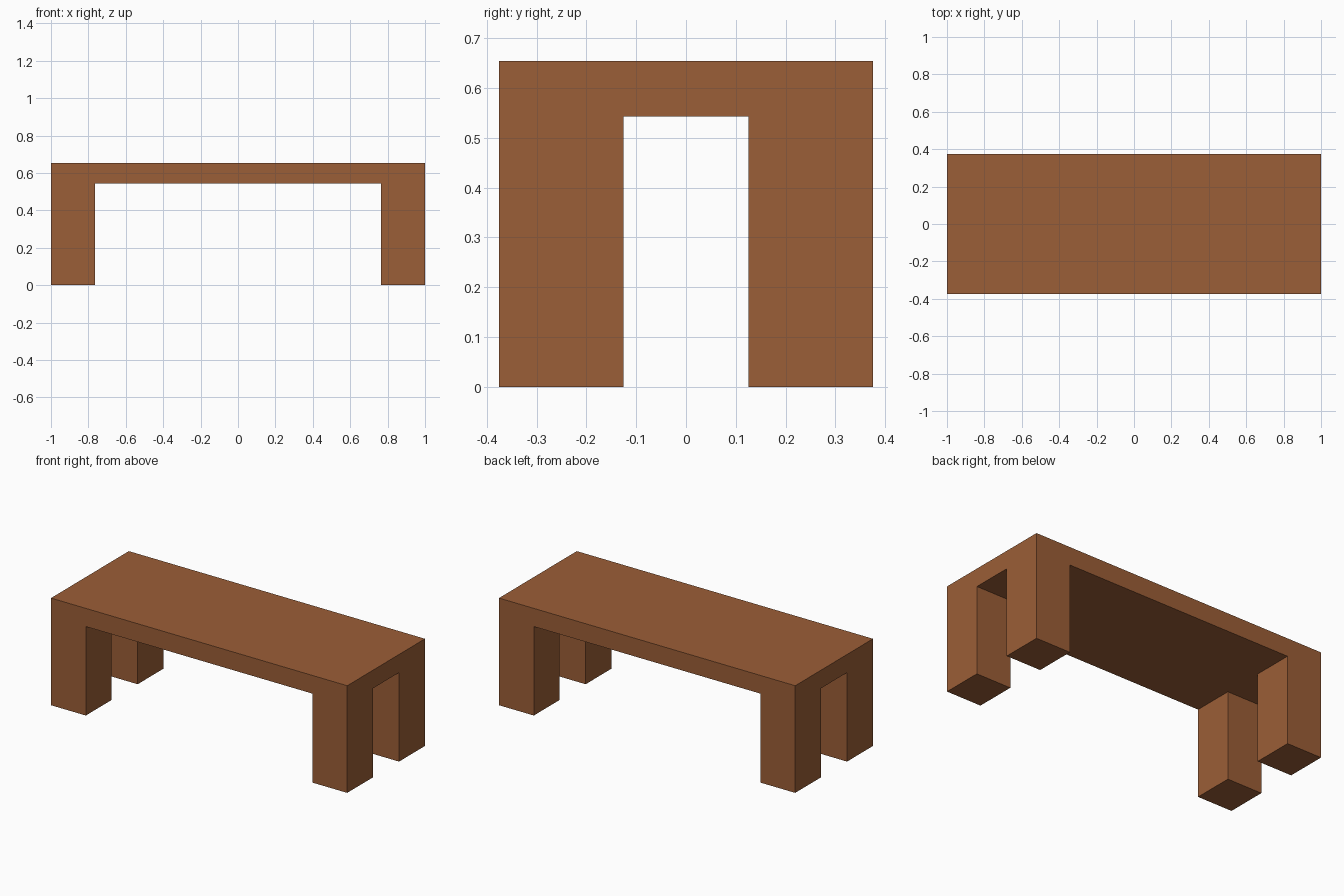
import bpy
import bmesh

if "Cube" in bpy.data.objects:
    bpy.data.objects.remove(bpy.data.objects["Cube"])

HALF_X, HALF_Y = 1.0, 0.375
LEG_X, LEG_Y = 0.765, 0.125      # inner faces of the legs
UNDER, TOP = 0.543, 0.654

xs = (-HALF_X, -LEG_X, LEG_X, HALF_X)
ys = (-HALF_Y, -LEG_Y, LEG_Y, HALF_Y)

bm = bmesh.new()


def extrude_to(faces, z):
    """Extrude a face region straight to height z, return the new cap faces."""
    geom = bmesh.ops.extrude_face_region(bm, geom=faces)["geom"]
    for v in geom:
        if isinstance(v, bmesh.types.BMVert):
            v.co.z = z
    bmesh.ops.delete(bm, geom=faces, context="FACES_ONLY")
    return [f for f in geom if isinstance(f, bmesh.types.BMFace)]


# Slab underside: 3 x 3 cells whose corners line up with the legs
verts = [[bm.verts.new((x, y, UNDER)) for y in ys] for x in xs]
cells = {}
for i in range(3):
    for j in range(3):
        cells[i, j] = bm.faces.new((verts[i][j], verts[i][j + 1],
                                    verts[i + 1][j + 1], verts[i + 1][j]))

# Slab: keep the underside, raise a copy for the top
geom = bmesh.ops.extrude_face_region(bm, geom=list(cells.values()),
                                     use_keep_orig=True)["geom"]
for v in geom:
    if isinstance(v, bmesh.types.BMVert):
        v.co.z = TOP

# Legs: pull the four corner cells down to the floor
for i in (0, 2):
    for j in (0, 2):
        extrude_to([cells[i, j]], 0.0)

# Merge coplanar faces so legs and slab read as one solid block
bmesh.ops.recalc_face_normals(bm, faces=bm.faces)
bmesh.ops.dissolve_limit(bm, angle_limit=0.01, verts=bm.verts, edges=bm.edges)
bmesh.ops.recalc_face_normals(bm, faces=bm.faces)

mesh = bpy.data.meshes.new("table")
bm.to_mesh(mesh)
bm.free()
table = bpy.data.objects.new("table", mesh)
bpy.context.collection.objects.link(table)

# Brown wood
wood = bpy.data.materials.new("brown_wood")
wood.diffuse_color = (0.33, 0.112, 0.038, 1.0)
wood.use_nodes = True
wood.node_tree.nodes["Principled BSDF"].inputs["Base Color"].default_value = wood.diffuse_color
mesh.materials.append(wood)
